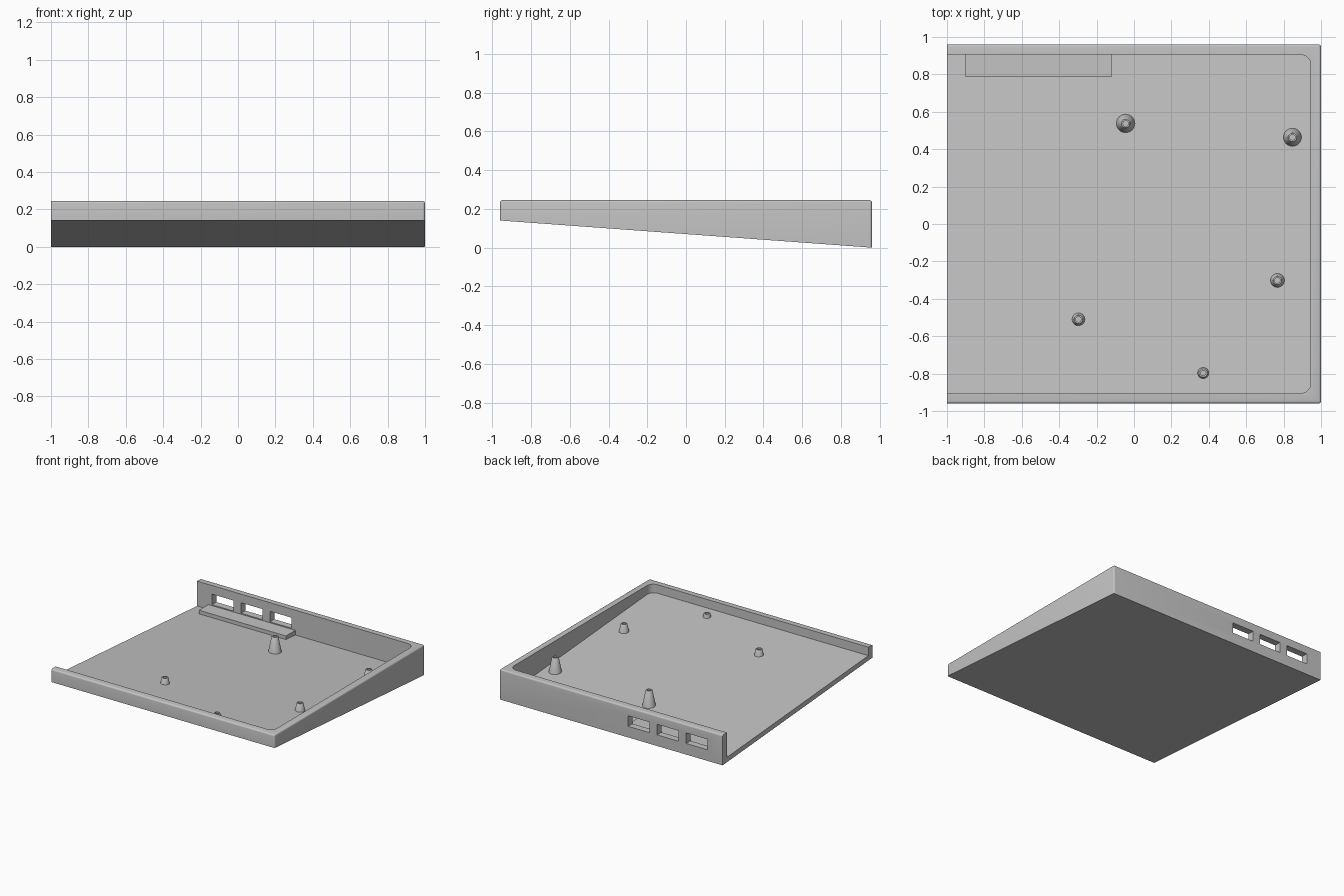
import bpy, bmesh, math

cube = bpy.data.objects.get("Cube")
if cube:
    bpy.data.objects.remove(cube, do_unlink=True)

TOP, FRONT_LOW, HALF_Y = 0.245, 0.14, 0.96
FLOOR, WALL, POST_TOP = 0.04, 0.055, 0.195

grey = bpy.data.materials.new("light_grey")
grey.use_nodes = True
colour = (0.55, 0.55, 0.55, 1)
grey.diffuse_color = colour
grey.node_tree.nodes["Principled BSDF"].inputs["Base Color"].default_value = colour


def underside(y):
    """Height of the sloping underside."""
    return FRONT_LOW * (HALF_Y - y) / (2 * HALF_Y)


def to_object(name, bm):
    bmesh.ops.recalc_face_normals(bm, faces=bm.faces)
    mesh = bpy.data.meshes.new(name)
    bm.to_mesh(mesh)
    bm.free()
    mesh.materials.append(grey)
    obj = bpy.data.objects.new(name, mesh)
    bpy.context.collection.objects.link(obj)
    return obj


def prism(x0, x1, profile):
    """Extrude a (y, z) profile along x."""
    bm = bmesh.new()
    face = bm.faces.new([bm.verts.new((x0, y, z)) for y, z in profile])
    ext = bmesh.ops.extrude_face_region(bm, geom=[face])["geom"]
    verts = [v for v in ext if isinstance(v, bmesh.types.BMVert)]
    bmesh.ops.translate(bm, verts=verts, vec=(x1 - x0, 0, 0))
    return bm


def block(x0, x1, y0, y1, z0, z1):
    return prism(x0, x1, [(y0, z0), (y1, z0), (y1, z1), (y0, z1)])


def round_edges(bm, test, radius, segments):
    edges = [e for e in bm.edges if test(*(v.co for v in e.verts))]
    bmesh.ops.bevel(bm, geom=edges, offset=radius, segments=segments,
                    profile=0.5, affect='EDGES')


def cut(target, cutter):
    cutter.hide_render = True
    mod = target.modifiers.new(cutter.name, 'BOOLEAN')
    mod.operation, mod.object, mod.solver = 'DIFFERENCE', cutter, 'EXACT'
    bpy.context.view_layer.objects.active = target
    bpy.ops.object.modifier_apply(modifier=mod.name)
    bpy.data.objects.remove(cutter, do_unlink=True)


def smooth(obj):
    bpy.ops.object.select_all(action='DESELECT')
    obj.select_set(True)
    bpy.context.view_layer.objects.active = obj
    bpy.ops.object.shade_smooth_by_angle(angle=math.radians(30))


# Wedge-shaped tray, rounded on the rim and the closed end
bm = prism(-1, 1, [(-HALF_Y, FRONT_LOW), (HALF_Y, 0), (HALF_Y, TOP), (-HALF_Y, TOP)])


def outer_edge(a, b):
    rim = min(a.z, b.z) > TOP - 0.01 and max(a.x, b.x) > 0
    corner = min(a.x, b.x) > 0.9 and abs(a.y - b.y) < 0.01
    return rim or corner


round_edges(bm, outer_edge, 0.013, 4)
tray = to_object("tray", bm)

# Cavity, open at the -x end, with a floor parallel to the underside
inner_y = HALF_Y - WALL
bm = prism(-1.2, 1 - WALL, [(-inner_y, underside(-inner_y) + FLOOR),
                            (inner_y, underside(inner_y) + FLOOR),
                            (inner_y, TOP + 0.1), (-inner_y, TOP + 0.1)])
round_edges(bm, lambda a, b: min(a.x, b.x) > 0 and abs(a.y - b.y) < 0.01, 0.055, 8)
cut(tray, to_object("cavity_cutter", bm))

# Three port openings through the back wall
for i in range(3):
    x = -0.77 + 0.26 * i
    cut(tray, to_object("port_cutter", block(x - 0.097, x + 0.097, 0.85, 1.1, 0.09, 0.175)))
smooth(tray)

# Ledge below the ports
y0, y1 = 0.785, inner_y + 0.01
to_object("port_ledge", prism(-0.9, -0.12, [
    (y0, underside(y0) + FLOOR - 0.01), (y1, underside(y1) + FLOOR - 0.01),
    (y1, 0.082), (y0, 0.082)]))

# Tapered hollow posts, all ending at one height
SIDES = 32
for name, x, y in [("back_post", -0.045, 0.537), ("back_left_post", 0.847, 0.463),
                   ("left_post", 0.767, -0.302), ("middle_post", -0.297, -0.51),
                   ("front_post", 0.37, -0.797)]:
    floor = underside(y) + FLOOR
    height = POST_TOP - floor
    rings = [(0.0245 + 0.2 * height + 0.002, floor - 0.01), (0.0255, POST_TOP - 0.004),
             (0.022, POST_TOP), (0.014, POST_TOP), (0.014, floor + 0.004)]
    bm = bmesh.new()
    loops = [[bm.verts.new((x + r * math.cos(2 * math.pi * k / SIDES),
                            y + r * math.sin(2 * math.pi * k / SIDES), z))
              for k in range(SIDES)] for r, z in rings]
    for low, high in zip(loops, loops[1:]):
        for k in range(SIDES):
            n = (k + 1) % SIDES
            bm.faces.new((low[k], low[n], high[n], high[k]))
    bm.faces.new(loops[0])
    bm.faces.new(loops[-1])
    smooth(to_object(name, bm))
